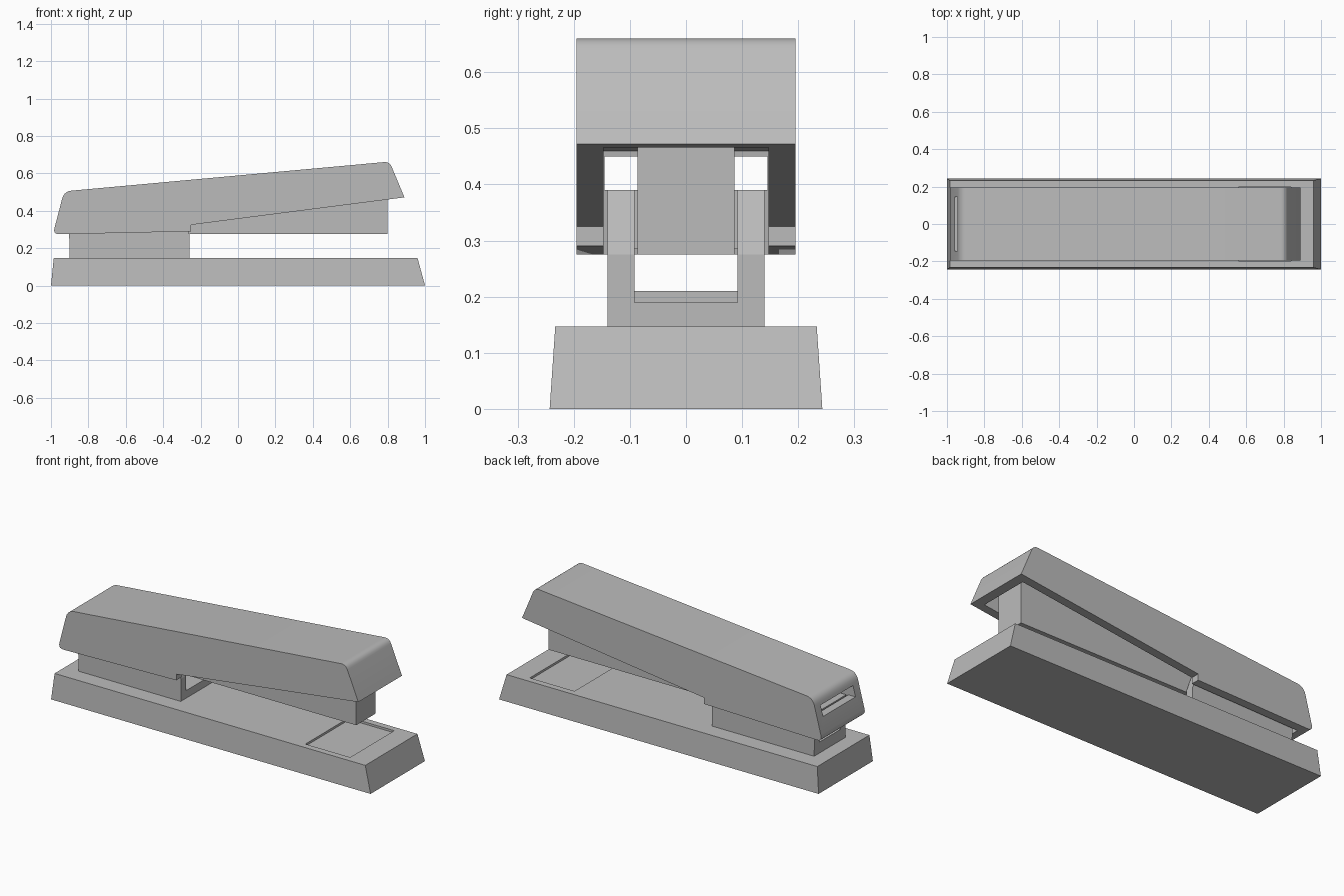
import bpy, bmesh
from mathutils import Vector

cube = bpy.data.objects.get("Cube")
if cube:
    bpy.data.objects.remove(cube, do_unlink=True)

grey = bpy.data.materials.new("plain grey")
grey.use_nodes = True
colour = (0.5, 0.5, 0.5, 1)
grey.diffuse_color = colour
grey.node_tree.nodes["Principled BSDF"].inputs["Base Color"].default_value = colour


def finish(name, bm):
    bmesh.ops.recalc_face_normals(bm, faces=bm.faces)
    mesh = bpy.data.meshes.new(name)
    bm.to_mesh(mesh)
    bm.free()
    mesh.materials.append(grey)
    obj = bpy.data.objects.new(name, mesh)
    bpy.context.collection.objects.link(obj)
    return obj


def rounded(points, steps=5):
    """Round the corners of an (x, z, radius) outline."""
    out = []
    for i, (x, z, r) in enumerate(points):
        p = Vector((x, z))
        a = Vector(points[i - 1][:2]) - p
        b = Vector(points[(i + 1) % len(points)][:2]) - p
        if r == 0:
            out.append(p)
            continue
        start, end = p + a.normalized() * r, p + b.normalized() * r
        for s in range(steps + 1):
            t = s / steps
            out.append(start * (1 - t) ** 2 + p * 2 * t * (1 - t) + end * t * t)
    return out


def prism(name, outline, half_width):
    """Extrude an x-z outline across y."""
    bm = bmesh.new()
    face = bm.faces.new([bm.verts.new((x, -half_width, z)) for x, z in outline])
    side = bmesh.ops.extrude_face_region(bm, geom=[face])["geom"]
    verts = [v for v in side if isinstance(v, bmesh.types.BMVert)]
    bmesh.ops.translate(bm, verts=verts, vec=(0, 2 * half_width, 0))
    return finish(name, bm)


def block(name, x0, x1, half_width, z0, z1):
    return prism(name, [(x0, z0), (x1, z0), (x1, z1), (x0, z1)], half_width)


def cut(target, cutter):
    """Subtract the cutter, bake the result and remove the cutter."""
    mod = target.modifiers.new("cut", "BOOLEAN")
    mod.operation = "DIFFERENCE"
    mod.solver = "EXACT"
    mod.object = cutter
    graph = bpy.context.evaluated_depsgraph_get()
    mesh = bpy.data.meshes.new_from_object(target.evaluated_get(graph))
    target.modifiers.clear()
    target.data = mesh
    bpy.data.objects.remove(cutter, do_unlink=True)


# Tapered base with a shallow square recess under the head
base = prism("base", [(-1, 0), (1, 0), (0.96, 0.147), (-0.985, 0.147)], 0.243)
for v in base.data.vertices:
    if v.co.z > 0.1:
        v.co.y *= 0.233 / 0.243
cut(base, block("recess", 0.56, 0.84, 0.197, 0.135, 0.2))

# Channel bracket with an open front and a slot in its rear wall
bracket = prism("hinge_bracket", [(-0.9, 0.14), (-0.26, 0.14), (-0.26, 0.275),
                                  (-0.3, 0.39), (-0.905, 0.39)], 0.14)
cut(bracket, block("channel", -0.86, 0, 0.092, 0.19, 0.5))
cut(bracket, block("rear_slot", -1, -0.8, 0.092, 0.21, 0.285))

# Hollow top handle, open underneath, with a slot in its rear end
handle = prism("handle", rounded([
    (-0.99, 0.274, 0.035), (-0.25, 0.29, 0), (-0.25, 0.325, 0),
    (0.89, 0.472, 0), (0.81, 0.663, 0.03), (-0.93, 0.504, 0.04)]), 0.195)
cut(handle, prism("cavity", [(-0.94, 0.2), (0.84, 0.2), (0.84, 0.48),
                             (0.79, 0.61), (-0.905, 0.46)], 0.147))
cut(handle, block("handle_slot", -1.1, -0.85, 0.145, 0.39, 0.45))

# Staple magazine running along the inside of the handle
magazine = prism("magazine", [(-0.855, 0.275), (0.8, 0.275), (0.8, 0.59),
                              (-0.855, 0.455)], 0.086)

# Smooth the rounded handle ends and keep edges sharp
bpy.ops.object.select_all(action="DESELECT")
handle.select_set(True)
bpy.context.view_layer.objects.active = handle
bpy.ops.object.shade_smooth_by_angle()
